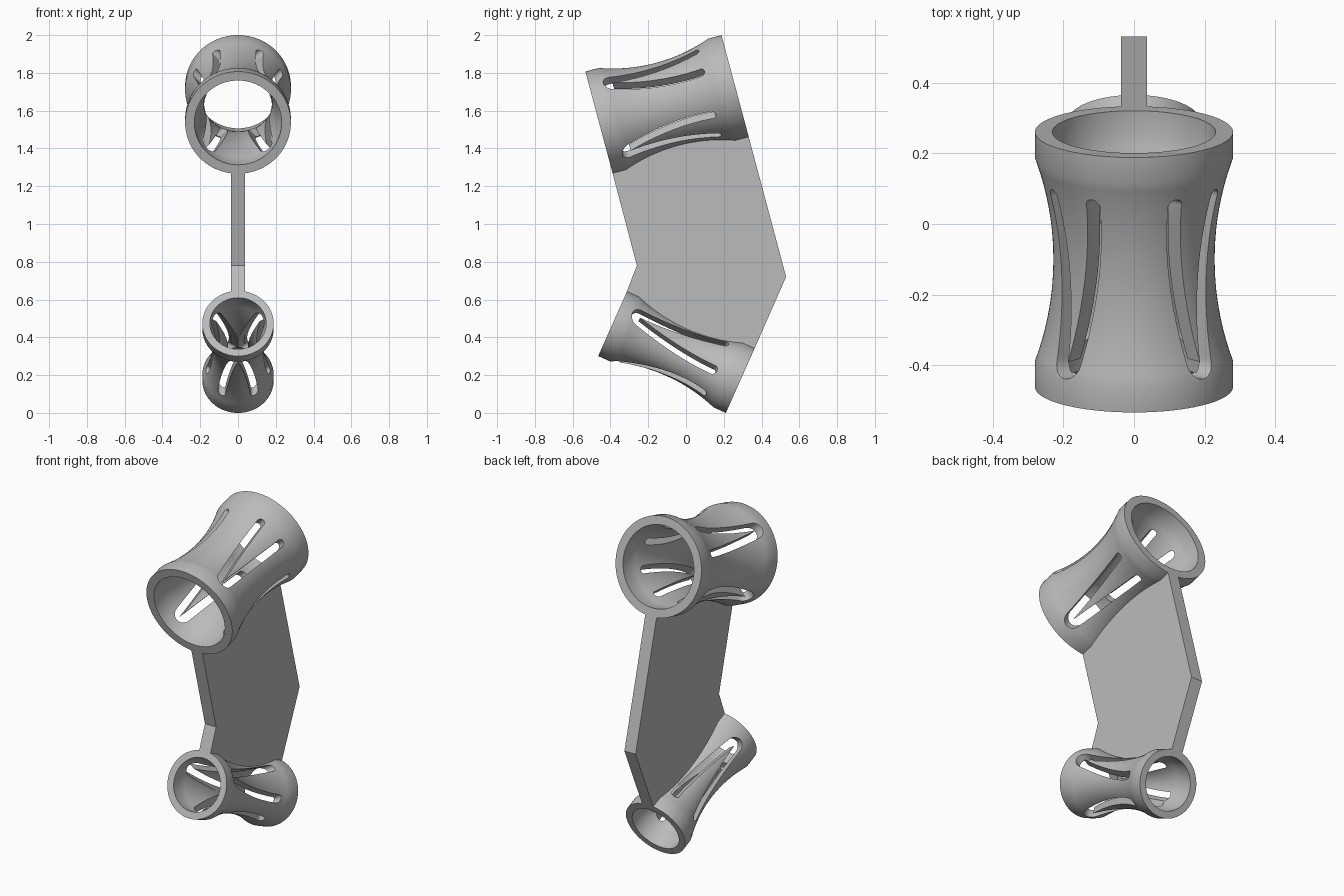
import bpy, bmesh
from math import sin, cos, pi, radians
from mathutils import Matrix, Vector

if "Cube" in bpy.data.objects:
    bpy.data.objects.remove(bpy.data.objects["Cube"])

grey = bpy.data.materials.new("plain grey")
grey.use_nodes = True
COLOUR = (0.5, 0.5, 0.5, 1)
grey.diffuse_color = COLOUR
grey.node_tree.nodes["Principled BSDF"].inputs["Base Color"].default_value = COLOUR

SEGS, STEPS, FLAT = 96, 20, 0.3


def new_object(name, bm, matrix=Matrix()):
    bmesh.ops.recalc_face_normals(bm, faces=bm.faces)
    mesh = bpy.data.meshes.new(name)
    bm.to_mesh(mesh)
    bm.free()
    mesh.materials.append(grey)
    ob = bpy.data.objects.new(name, mesh)
    ob.matrix_world = matrix
    bpy.context.collection.objects.link(ob)
    return ob


def prism(points, offset):
    """Extrude a closed outline by an offset vector."""
    bm = bmesh.new()
    face = bm.faces.new([bm.verts.new(p) for p in points])
    ext = bmesh.ops.extrude_face_region(bm, geom=[face])
    moved = [v for v in ext["geom"] if isinstance(v, bmesh.types.BMVert)]
    bmesh.ops.translate(bm, vec=offset, verts=moved)
    return bm


class Tube:
    def __init__(self, name, y, z, tilt, half, rim, waist, wall, slots, spread):
        self.name, self.half, self.rim, self.waist = name, half, rim, waist
        self.wall, self.slots, self.spread = wall, slots, spread
        self.matrix = Matrix.Translation((0, y, z)) @ Matrix.Rotation(radians(tilt), 4, 'X')

    def radius(self, s):
        """Straight rims with a circular arc waist between them."""
        if abs(s) >= FLAT:
            return self.rim
        sag = self.rim - self.waist
        big = (FLAT ** 2 + sag ** 2) / (2 * sag)
        return self.waist + big - (big ** 2 - s ** 2) ** 0.5

    def stations(self):
        arc = [-FLAT + 2 * FLAT * i / STEPS for i in range(STEPS + 1)]
        return [-self.half] + arc + [self.half]

    def lathe(self):
        st = self.stations()
        profile = [(s, self.radius(s)) for s in st]
        profile += [(s, self.radius(s) - self.wall) for s in reversed(st)]
        bm = bmesh.new()
        rings = [[bm.verts.new((r * sin(2 * pi * k / SEGS), s, r * cos(2 * pi * k / SEGS)))
                  for s, r in profile] for k in range(SEGS)]
        n = len(profile)
        for k in range(SEGS):
            a, b = rings[k], rings[(k + 1) % SEGS]
            for i in range(n):
                j = (i + 1) % n
                bm.faces.new((a[i], a[j], b[j], b[i]))
        return bm

    def slot_outline(self):
        """V shaped slot: round nose, two legs with round tips, pointed tongue."""
        def arc(s, u, r, start, end, count=10):
            angles = [radians(start + (end - start) * i / count) for i in range(count + 1)]
            return [(u + r * sin(t), s + r * cos(t), 0) for t in angles]
        pts = arc(-0.25, 0, 0.047, 100, 260, 16)
        pts += arc(0.215, -self.spread, 0.021, -80, 100)
        pts.append((0, -0.25, 0))
        pts += arc(0.215, self.spread, 0.021, -100, 80)
        return pts

    def build(self):
        ob = new_object(self.name, self.lathe(), self.matrix)
        cutters = []
        for k in range(self.slots):
            turn = Matrix.Rotation(2 * pi * (k + 0.5) / self.slots, 4, 'Y')
            bm = prism([p + Vector((0, 0, 0.02)) for p in map(Vector, self.slot_outline())],
                       (0, 0, 0.5))
            cutter = new_object("slot_cutter", bm, self.matrix @ turn)
            cutter.hide_render = True
            cutters.append(cutter)
            mod = ob.modifiers.new("slot", 'BOOLEAN')
            mod.operation, mod.solver, mod.object = 'DIFFERENCE', 'EXACT', cutter
        # Bake the slots and drop the cutters
        bpy.context.view_layer.update()
        graph = bpy.context.evaluated_depsgraph_get()
        baked = bpy.data.meshes.new_from_object(ob.evaluated_get(graph))
        ob.modifiers.clear()
        ob.data = baked
        for cutter in cutters:
            bpy.data.objects.remove(cutter)
        bpy.ops.object.select_all(action='DESELECT')
        ob.select_set(True)
        bpy.context.view_layer.objects.active = ob
        bpy.ops.object.shade_smooth_by_angle(angle=radians(30))

    def seam(self, side):
        """Line inside the wall where the plate joins the tube."""
        return [self.matrix @ Vector((0, s, side * (self.radius(s) - self.wall / 2)))
                for s in self.stations()]


upper = Tube("upper_tube", -0.10, 1.633, 15, 0.373, 0.28, 0.228, 0.049, 4, 0.078)
lower = Tube("lower_tube", -0.05, 0.323, -24, 0.37, 0.189, 0.138, 0.04, 3, 0.087)
upper.build()
lower.build()

# Bent web plate joining the two tubes
HALF_THICK = 0.037
outline = upper.seam(-1) + [Vector((0, 0.53, 0.72))]
outline += lower.seam(1)[::-1] + [Vector((0, -0.26, 0.78))]
shift = Vector((HALF_THICK, 0, 0))
new_object("web_plate", prism([p - shift for p in outline], shift * 2))
